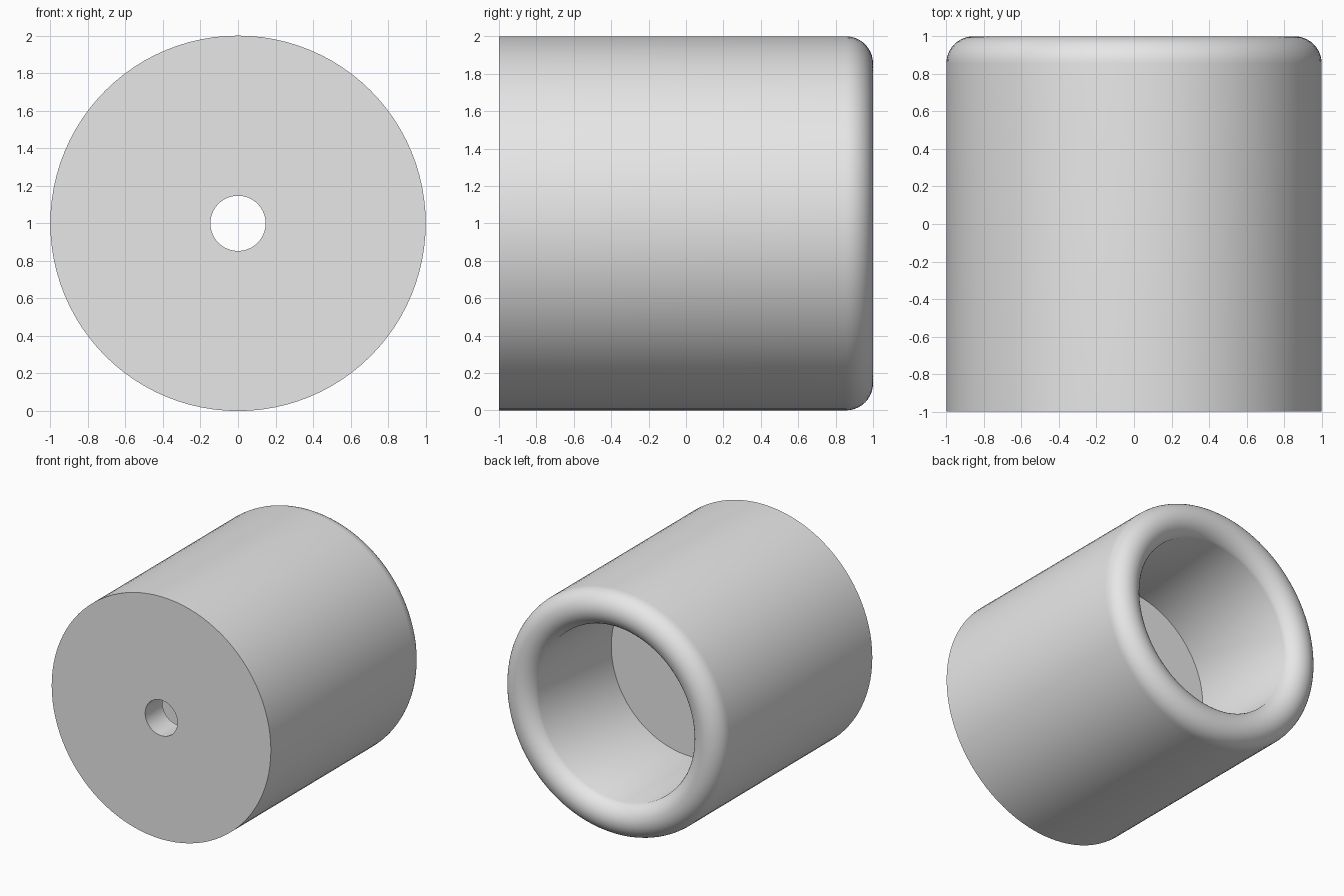
import bpy, bmesh
from math import sin, cos, pi, radians
from mathutils import Vector

cube = bpy.data.objects.get("Cube")
if cube:
    bpy.data.objects.remove(cube, do_unlink=True)

SEGMENTS = 96
OUTER, BORE, HOLE = 1.0, 0.717, 0.147   # radii
LIP = 0.145                             # radius of the rounded rim
FRONT, FLOOR = -1.0, -0.05              # y of front face and bore floor
PLATE = 0.225                           # thickness of front plate and partition

grey = bpy.data.materials.new("light_grey")
grey.use_nodes = True
grey.diffuse_color = (0.8, 0.8, 0.8, 1)
grey.node_tree.nodes["Principled BSDF"].inputs["Base Color"].default_value = (0.8, 0.8, 0.8, 1)


def lathe(name, profile, material):
    """Turn a closed (radius, y) profile around the y axis."""
    bm = bmesh.new()
    verts = [bm.verts.new((r, y, 0)) for r, y in profile]
    edges = [bm.edges.new((a, b)) for a, b in zip(verts, verts[1:] + verts[:1])]
    bmesh.ops.spin(bm, geom=verts + edges, cent=(0, 0, 0), axis=(0, 1, 0),
                   angle=2 * pi, steps=SEGMENTS)
    bmesh.ops.remove_doubles(bm, verts=bm.verts, dist=0.0005)
    bmesh.ops.recalc_face_normals(bm, faces=bm.faces)
    mesh = bpy.data.meshes.new(name)
    bm.to_mesh(mesh)
    bm.free()
    mesh.materials.append(material)
    obj = bpy.data.objects.new(name, mesh)
    bpy.context.collection.objects.link(obj)
    obj.location = Vector((0, 0, OUTER))
    bpy.ops.object.select_all(action='DESELECT')
    obj.select_set(True)
    bpy.context.view_layer.objects.active = obj
    bpy.ops.object.shade_smooth_by_angle(angle=radians(25))
    return obj


# Rounded rim, running over from the outer wall to the bore
STEPS, SWEEP = 18, radians(162)
rim = [(OUTER - LIP + LIP * cos(SWEEP * i / STEPS),
        1 - LIP + LIP * sin(SWEEP * i / STEPS)) for i in range(STEPS + 1)]

# Front face and outer wall, rim, open bore, drilled partition, inner chamber
profile = [(HOLE, FRONT), (OUTER, FRONT)] + rim + [
    (BORE, FLOOR), (HOLE, FLOOR),
    (HOLE, FLOOR - PLATE), (BORE, FLOOR - PLATE),
    (BORE, FRONT + PLATE), (HOLE, FRONT + PLATE),
]
lathe("cylinder_housing", profile, grey)
